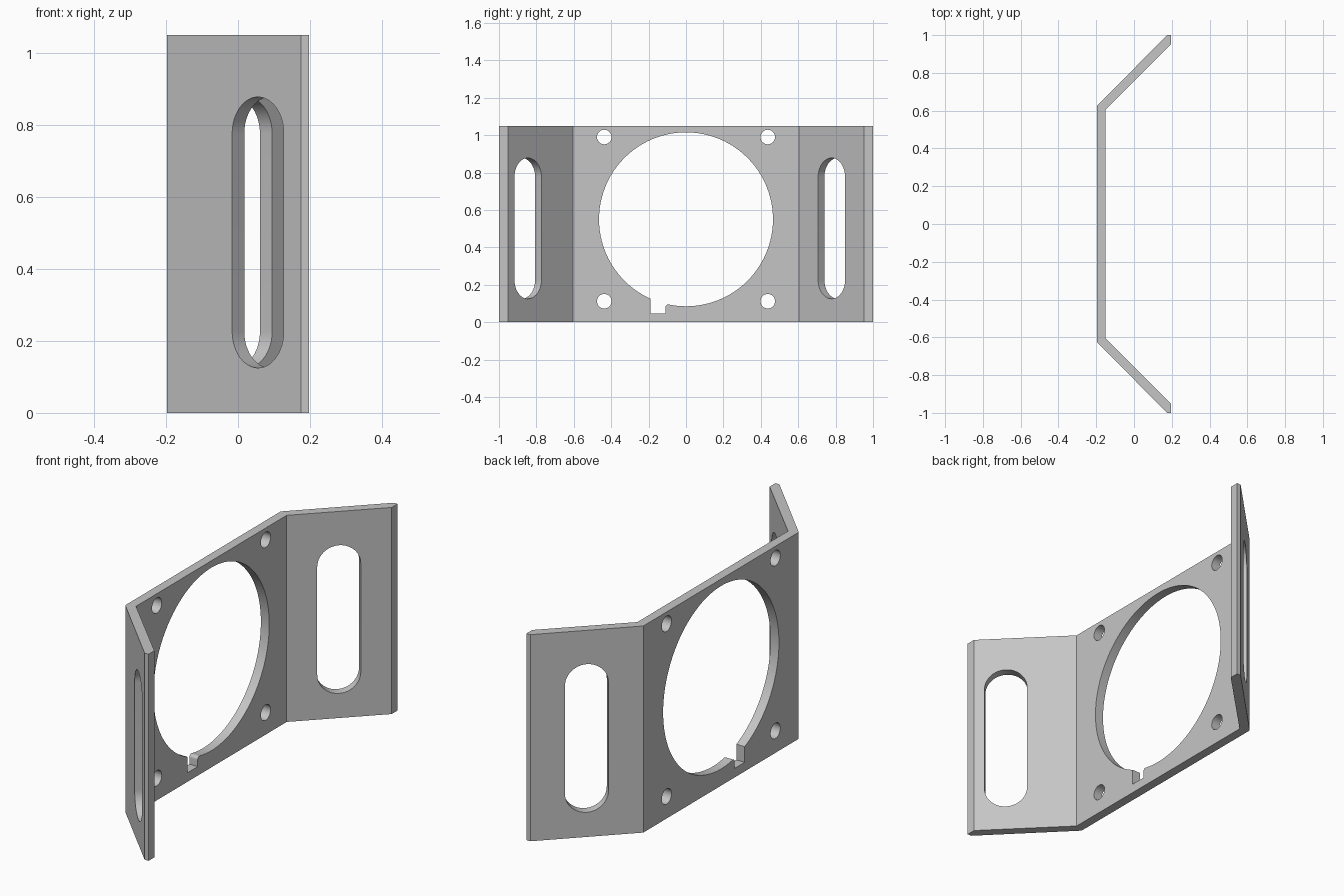
import bpy, bmesh
from math import pi, cos, sin, radians
from mathutils import Matrix, Vector

cube = bpy.data.objects.get("Cube")
if cube:
    bpy.data.objects.remove(cube, do_unlink=True)

HEIGHT = 1.05
grey = bpy.data.materials.new("plain_grey")
grey.use_nodes = True
colour = (0.56, 0.56, 0.56, 1)
grey.diffuse_color = colour
grey.node_tree.nodes["Principled BSDF"].inputs["Base Color"].default_value = colour


def prism(name, points, direction):
    """Extrude a closed outline of 3D points along a direction."""
    bm = bmesh.new()
    face = bm.faces.new([bm.verts.new(p) for p in points])
    out = bmesh.ops.extrude_face_region(bm, geom=[face])
    moved = [v for v in out["geom"] if isinstance(v, bmesh.types.BMVert)]
    bmesh.ops.translate(bm, verts=moved, vec=direction)
    bmesh.ops.recalc_face_normals(bm, faces=bm.faces)
    mesh = bpy.data.meshes.new(name)
    bm.to_mesh(mesh)
    bm.free()
    mesh.materials.append(grey)
    obj = bpy.data.objects.new(name, mesh)
    bpy.context.collection.objects.link(obj)
    return obj


def arc(cy, cz, r, start, end, steps):
    angles = [start + (end - start) * i / steps for i in range(steps + 1)]
    return [(cy + r * cos(a), cz + r * sin(a)) for a in angles]


def cutter(name, outline, x=0, y=0, turn=0):
    """Prism through the sheet, centred at x, y and turned about z."""
    place = Matrix.Translation((x, y, 0)) @ Matrix.Rotation(radians(turn), 4, "Z")
    pts = [place @ Vector((-0.1, u, z)) for u, z in outline]
    obj = prism(name, pts, place.to_3x3() @ Vector((0.2, 0, 0)))
    obj.hide_render = True
    return obj


# Bent sheet: half of the plan outline, mirrored across y
half = [(-0.197, 0.624), (0.175, 1.0), (0.197, 1.0), (0.197, 0.953), (-0.15, 0.605)]
plan = half + [(x, -y) for x, y in reversed(half)]
bracket = prism("bent_bracket", [(x, y, 0) for x, y in plan], (0, 0, HEIGHT))

# Large round opening and the four screw holes in the middle plate
PLATE_X = -0.174
cutters = [cutter("opening_cutter", arc(0, 0.55, 0.465, 0, 2 * pi, 96)[:-1], PLATE_X)]
for y in (-0.437, 0.437):
    for z in (0.112, 0.99):
        cutters.append(cutter("screw_hole_cutter", arc(y, z, 0.039, 0, 2 * pi, 32)[:-1], PLATE_X))

# Key notch with one rounded corner
notch = [(-0.19, 0.046), (-0.11, 0.046)] + arc(-0.094, 0.079, 0.016, pi, pi / 2, 6)
notch += [(-0.085, 0.11), (-0.085, 0.2), (-0.19, 0.2)]
cutters.append(cutter("notch_cutter", notch, PLATE_X))

# Long slots, square to each wing
slot = arc(0, 0.776, 0.102, 0, pi, 24) + arc(0, 0.227, 0.102, pi, 2 * pi, 24)
cutters.append(cutter("back_slot_cutter", slot, 0.006, 0.7955, -45))
cutters.append(cutter("front_slot_cutter", slot, 0.0725, -0.862, 45))

# Cut everything out and tidy up
bpy.ops.object.select_all(action="DESELECT")
bpy.context.view_layer.objects.active = bracket
bracket.select_set(True)
for c in cutters:
    mod = bracket.modifiers.new("cut", "BOOLEAN")
    mod.operation = "DIFFERENCE"
    mod.solver = "EXACT"
    mod.object = c
    bpy.ops.object.modifier_apply(modifier=mod.name)
for c in cutters:
    bpy.data.objects.remove(c, do_unlink=True)
bpy.ops.object.shade_smooth_by_angle(angle=radians(30))
